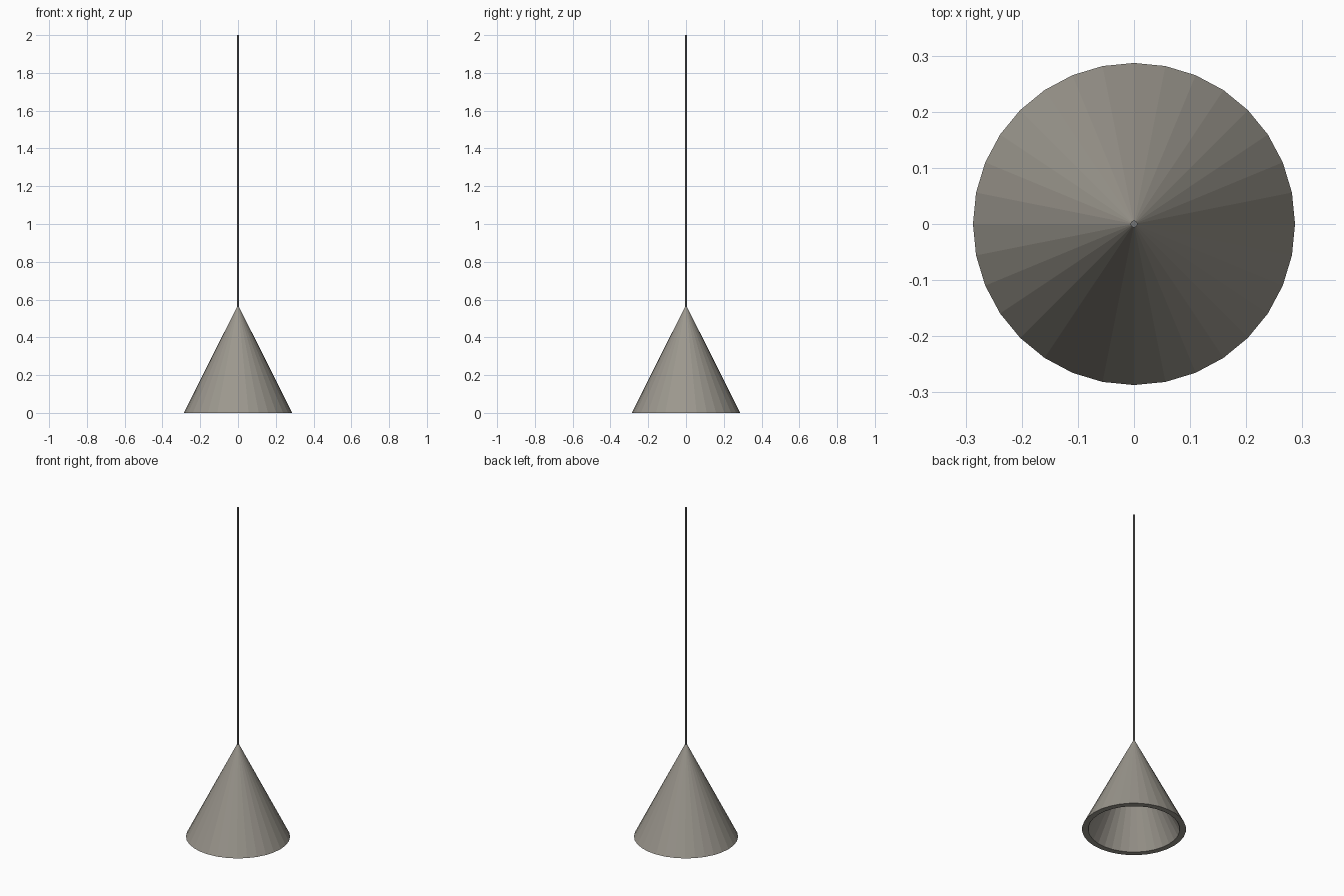
import bpy, math

if "Cube" in bpy.data.objects:
    bpy.data.objects.remove(bpy.data.objects["Cube"])

SIDES = 32


def material(name, rgb):
    m = bpy.data.materials.new(name)
    m.diffuse_color = (*rgb, 1)
    m.use_nodes = True
    m.node_tree.nodes["Principled BSDF"].inputs["Base Color"].default_value = m.diffuse_color
    return m


def lathe(name, profile, sides, mat):
    """Revolve (radius, z) points around z; radius 0 makes a single pole."""
    verts, rings, faces = [], [], []
    for r, z in profile:
        n = 1 if r == 0 else sides
        rings.append([len(verts) + i % n for i in range(sides)])
        verts += [(r * math.cos(2 * math.pi * i / sides),
                   r * math.sin(2 * math.pi * i / sides), z) for i in range(n)]
    for a, b in zip(rings, rings[1:]):
        for i in range(sides):
            j = (i + 1) % sides
            faces.append(list(dict.fromkeys((a[i], a[j], b[j], b[i]))))
    mesh = bpy.data.meshes.new(name)
    mesh.from_pydata(verts, [], faces)
    mesh.materials.append(mat)
    ob = bpy.data.objects.new(name, mesh)
    bpy.context.collection.objects.link(ob)
    return ob


shade_grey = material("warm grey", (0.33, 0.31, 0.27))
cord_grey = material("cord grey", (0.18, 0.18, 0.18))

# Hollow conical shade: inner cone, flat rim, outer cone
lathe("lamp_shade", [(0, 0.50), (0.253, 0), (0.287, 0), (0, 0.572)], SIDES, shade_grey)

# Hanging cord, rising from the tip of the shade
lathe("cord", [(0, 0.54), (0.0065, 0.54), (0.0065, 2.0), (0, 2.0)], 8, cord_grey)
